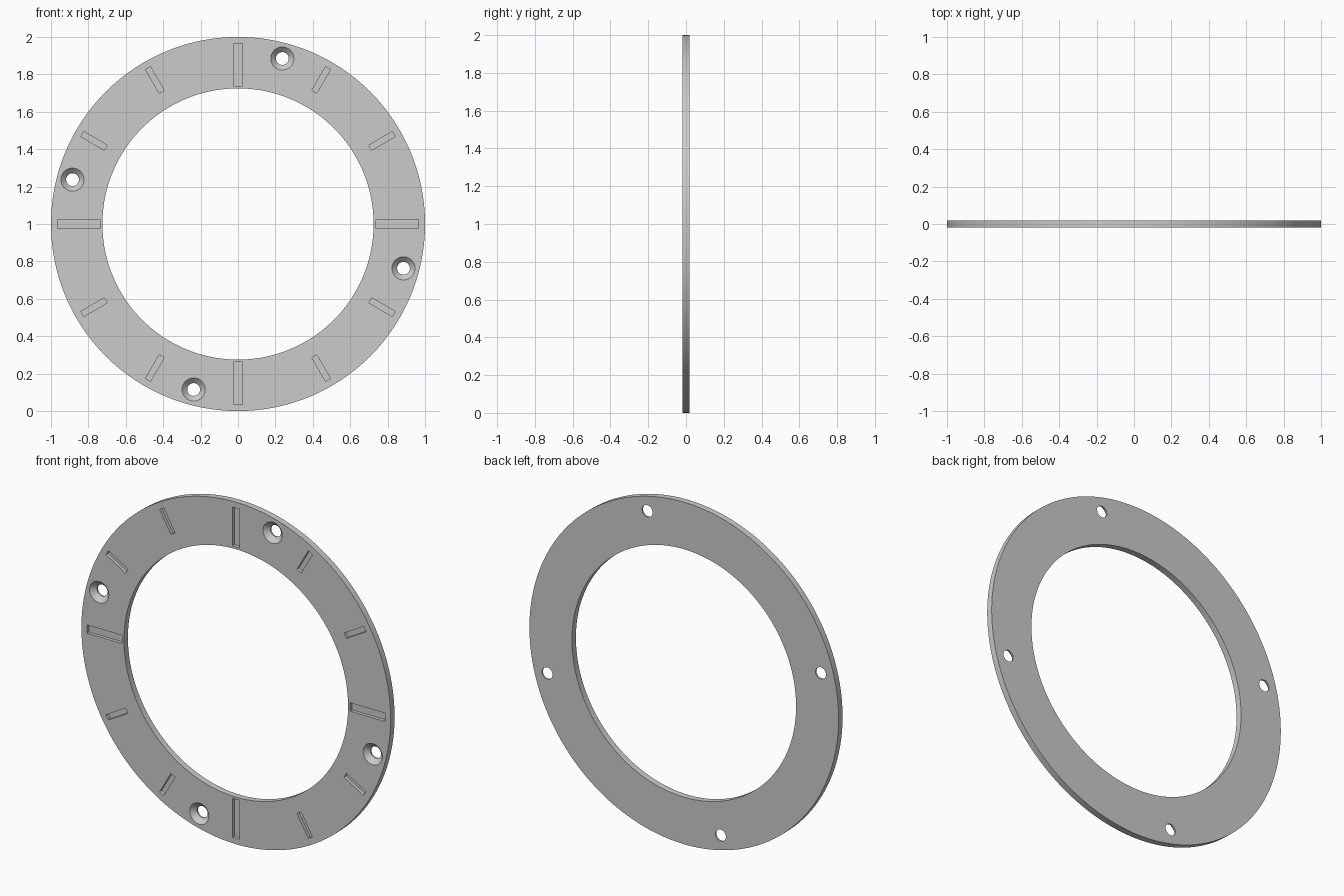
import bpy, bmesh
from math import sin, cos, pi, radians
from mathutils import Matrix, Vector

if "Cube" in bpy.data.objects:
    bpy.data.objects.remove(bpy.data.objects["Cube"])

T = 0.0185            # half thickness
CENTRE = Vector((0, 0, 1))


def lathe(bm, profile, centre, segs, closed):
    """Revolve (radius, y) points about a y-parallel axis."""
    rings = [[bm.verts.new(centre + Vector((r * sin(2 * pi * i / segs), y, r * cos(2 * pi * i / segs))))
              for i in range(segs)] for r, y in profile]
    pairs = list(zip(rings, rings[1:]))
    if closed:
        pairs.append((rings[-1], rings[0]))
    else:
        bm.faces.new(rings[0])
        bm.faces.new(rings[-1])
    for a, b in pairs:
        for i in range(segs):
            j = (i + 1) % segs
            bm.faces.new((a[i], a[j], b[j], b[i]))


def finish(bm, name):
    bmesh.ops.recalc_face_normals(bm, faces=bm.faces)
    mesh = bpy.data.meshes.new(name)
    bm.to_mesh(mesh)
    bm.free()
    obj = bpy.data.objects.new(name, mesh)
    bpy.context.collection.objects.link(obj)
    return obj


# Flat ring
bm = bmesh.new()
lathe(bm, [(1, -T), (1, T), (0.725, T), (0.725, -T)], CENTRE, 192, True)
ring = finish(bm, "dial_ring")

# Cutters: twelve hour slots and four countersunk screw holes
bm = bmesh.new()
depth = 0.019
for k in range(12):
    r0, r1, w = (0.738, 0.965, 0.048) if k % 3 == 0 else (0.816, 0.962, 0.031)
    m = (Matrix.Translation(CENTRE) @ Matrix.Rotation(radians(30 * k), 4, 'Y')
         @ Matrix.Translation((0, -T, (r0 + r1) / 2))
         @ Matrix.Diagonal((w, 2 * depth, r1 - r0, 1)))
    bmesh.ops.create_cube(bm, size=1, matrix=m)
for k in range(4):
    a = radians(15 + 90 * k)
    c = CENTRE + Vector((0.916 * sin(a), 0, 0.916 * cos(a)))
    lathe(bm, [(0.072, -T - 0.01), (0.034, -T + 0.028), (0.034, T + 0.02)], c, 48, False)
cutter = finish(bm, "slot_and_hole_cutter")
cutter.hide_render = True

mod = ring.modifiers.new("cuts", 'BOOLEAN')
mod.operation = 'DIFFERENCE'
mod.solver = 'EXACT'
mod.object = cutter
bpy.context.view_layer.objects.active = ring
ring.select_set(True)
bpy.ops.object.modifier_apply(modifier=mod.name)
bpy.data.objects.remove(cutter)
bpy.ops.object.shade_smooth_by_angle(angle=radians(30))
